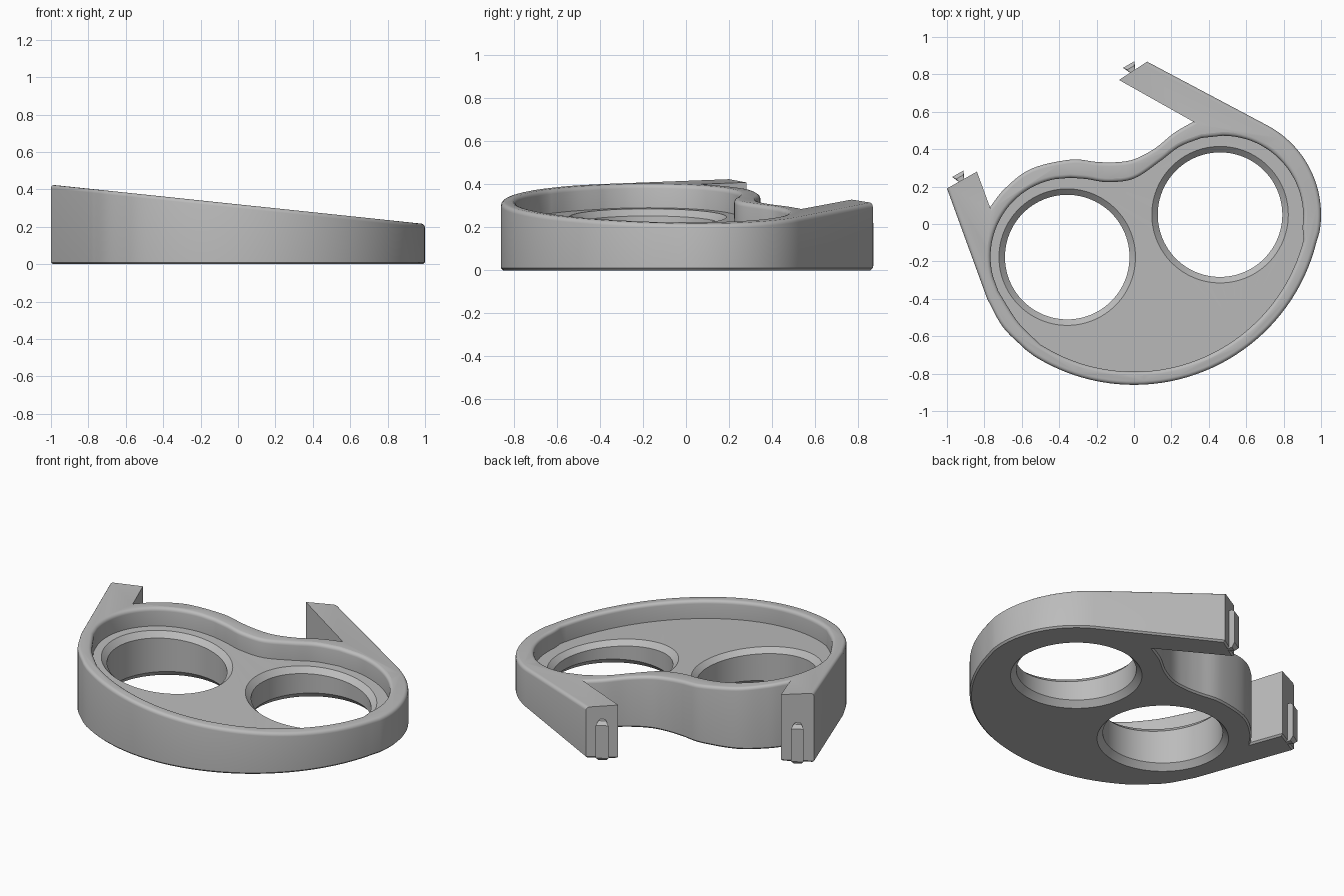
import bpy, bmesh, math
from mathutils import Vector

cube = bpy.data.objects.get("Cube")
if cube:
    bpy.data.objects.remove(cube, do_unlink=True)

grey = bpy.data.materials.new("plain grey")
grey.use_nodes = True
COLOR = (0.5, 0.5, 0.5, 1)
grey.diffuse_color = COLOR
grey.node_tree.nodes["Principled BSDF"].inputs["Base Color"].default_value = COLOR

TOP, FLOOR, SLOPE, FILLET = 0.32, 0.21, 0.105, 0.02


def arc(cx, cy, r, a0, a1, n):
    """Points on an arc, angles in degrees."""
    angles = [math.radians(a0 + (a1 - a0) * i / n) for i in range(n + 1)]
    return [Vector((cx + r * math.cos(a), cy + r * math.sin(a))) for a in angles]


def smooth(points, steps=6):
    """Open smooth curve through the points."""
    p = [Vector(q) for q in points]
    p = [2 * p[0] - p[1]] + p + [2 * p[-1] - p[-2]]
    out = []
    for a, b, c, d in zip(p, p[1:], p[2:], p[3:]):
        for i in range(steps):
            t = i / steps
            out.append(0.5 * (2 * b + (c - a) * t + (2 * a - 5 * b + 4 * c - d) * t ** 2
                              + (3 * b - a - 3 * c + d) * t ** 3))
    return out + [p[-2]]


def inset(loop, amount, fixed=()):
    """Move each edge of a clockwise loop inward, keeping the fixed edges in place."""
    n = len(loop)
    normals, amounts = [], []
    for i in range(n):
        d = (loop[(i + 1) % n] - loop[i]).normalized()
        normals.append(Vector((d.y, -d.x)))
        amounts.append(0 if i in fixed else amount)
    out = []
    for i in range(n):
        m, k, a, b = normals[i - 1], normals[i], amounts[i - 1], amounts[i]
        det = m.x * k.y - m.y * k.x
        if abs(det) < 0.3:
            move = (m + k).normalized() * (a + b) / 2
        else:
            move = Vector(((a * k.y - b * m.y) / det, (m.x * b - k.x * a) / det))
        out.append(loop[i] + move)
    return out


def stack(name, layers, slanted=True):
    """Solid lofted through (z, loop) layers; upper layers follow the sloping top."""
    bm = bmesh.new()
    rings = []
    for z, loop in layers:
        s = SLOPE if slanted and z > 0.1 else 0
        rings.append([bm.verts.new((p.x, p.y, z - s * p.x)) for p in loop])
    n = len(rings[0])
    for lo, hi in zip(rings, rings[1:]):
        for i in range(n):
            j = (i + 1) % n
            bm.faces.new((lo[i], lo[j], hi[j], hi[i]))
    bm.faces.new(rings[0])
    bm.faces.new(rings[-1])
    bmesh.ops.recalc_face_normals(bm, faces=bm.faces)
    mesh = bpy.data.meshes.new(name)
    bm.to_mesh(mesh)
    bm.free()
    mesh.materials.append(grey)
    obj = bpy.data.objects.new(name, mesh)
    bpy.context.collection.objects.link(obj)
    return obj


def cut(target, cutter):
    bpy.context.view_layer.objects.active = target
    mod = target.modifiers.new("cut", 'BOOLEAN')
    mod.operation, mod.solver, mod.object = 'DIFFERENCE', 'EXACT', cutter
    bpy.ops.object.modifier_apply(modifier=mod.name)
    bpy.data.objects.remove(cutter, do_unlink=True)


# Body outline, clockwise: long arm, round end, front arc, short arm, wavy back
outline = [Vector((0.07, 0.868))]
outline += arc(0.46, 0.05, 0.54, 61, -10, 24)
outline += arc(0, 0.145, 1.005, -14, -122, 40)
outline += smooth([(-0.576, -0.675), (-0.7, -0.552), (-0.785, -0.4)])
tip_short = len(outline)
outline += [Vector((-1, 0.19)), Vector((-0.84, 0.28))]
outline += smooth([(-0.77, 0.09), (-0.69, 0.19), (-0.55, 0.295), (-0.34, 0.344), (-0.2, 0.332),
                   (-0.1, 0.33), (0, 0.346), (0.11, 0.403), (0.216, 0.488), (0.317, 0.547)])
outline.append(Vector((-0.08, 0.77)))
last = len(outline) - 1
sharp = {tip_short, tip_short + 1, last - 1, last}

STEPS = [math.radians(a) for a in (0, 22.5, 45, 67.5, 90)]
layers = [(0, inset(outline, 0.01)), (0.01, outline)]
layers += [(TOP - FILLET + FILLET * math.sin(a), inset(outline, FILLET * (1 - math.cos(a)), sharp))
           for a in STEPS]
body = stack("tray_body", layers)

# Recessed pocket with a rounded rim
pocket = arc(0.475, 0.042, 0.43, 90, -8, 24)
pocket += arc(0, 0.145, 0.935, -14, -118, 40)
pocket += smooth([(-0.5, -0.645), (-0.62, -0.525), (-0.725, -0.36)])
pocket += arc(-0.345, -0.175, 0.422, 195, 100, 24)
pocket += smooth([(-0.34, 0.247), (-0.25, 0.24), (-0.14, 0.224), (0, 0.243), (0.136, 0.333),
                  (0.243, 0.413), (0.36, 0.46)])
layers = [(FLOOR, pocket)]
layers += [(TOP - FILLET + FILLET * math.sin(a), inset(pocket, -FILLET * (1 - math.cos(a))))
           for a in STEPS]
layers.append((TOP + 0.1, layers[-1][1]))
cut(body, stack("pocket_cutter", layers))

# Two through holes, chamfered at both ends
for x, y in ((-0.357, -0.177), (0.46, 0.05)):
    wide = arc(x, y, 0.365, 360, 3.75, 95)
    narrow = arc(x, y, 0.333, 360, 3.75, 95)
    cut(body, stack("hole_cutter", [(-0.05, wide), (0, wide), (0.035, narrow),
                                    (FLOOR - 0.03, narrow), (FLOOR, wide), (FLOOR + 0.05, wide)]))

# Dovetail connector tabs on the arm tips
along, out = Vector((0.866, 0.5)), Vector((-0.5, 0.866))
tabs = []
for name, mid in (("long_arm_tab", (-0.008, 0.818)), ("short_arm_tab", (-0.922, 0.234))):
    def section(depth, half):
        c = Vector(mid)
        base, end = c - out * 0.01, c + out * depth
        return [base - along * 0.012, end - along * half, end + along * half, base + along * 0.012]
    full, small = section(0.04, 0.035), section(0.02, 0.022)
    tabs.append(stack(name, [(0, small), (0.02, full), (0.22, full), (0.24, small)], False))

# Smooth curved walls, keep edges crisp
for obj in [body] + tabs:
    bpy.ops.object.select_all(action='DESELECT')
    obj.select_set(True)
    bpy.context.view_layer.objects.active = obj
    bpy.ops.object.shade_smooth_by_angle(angle=math.radians(28))
